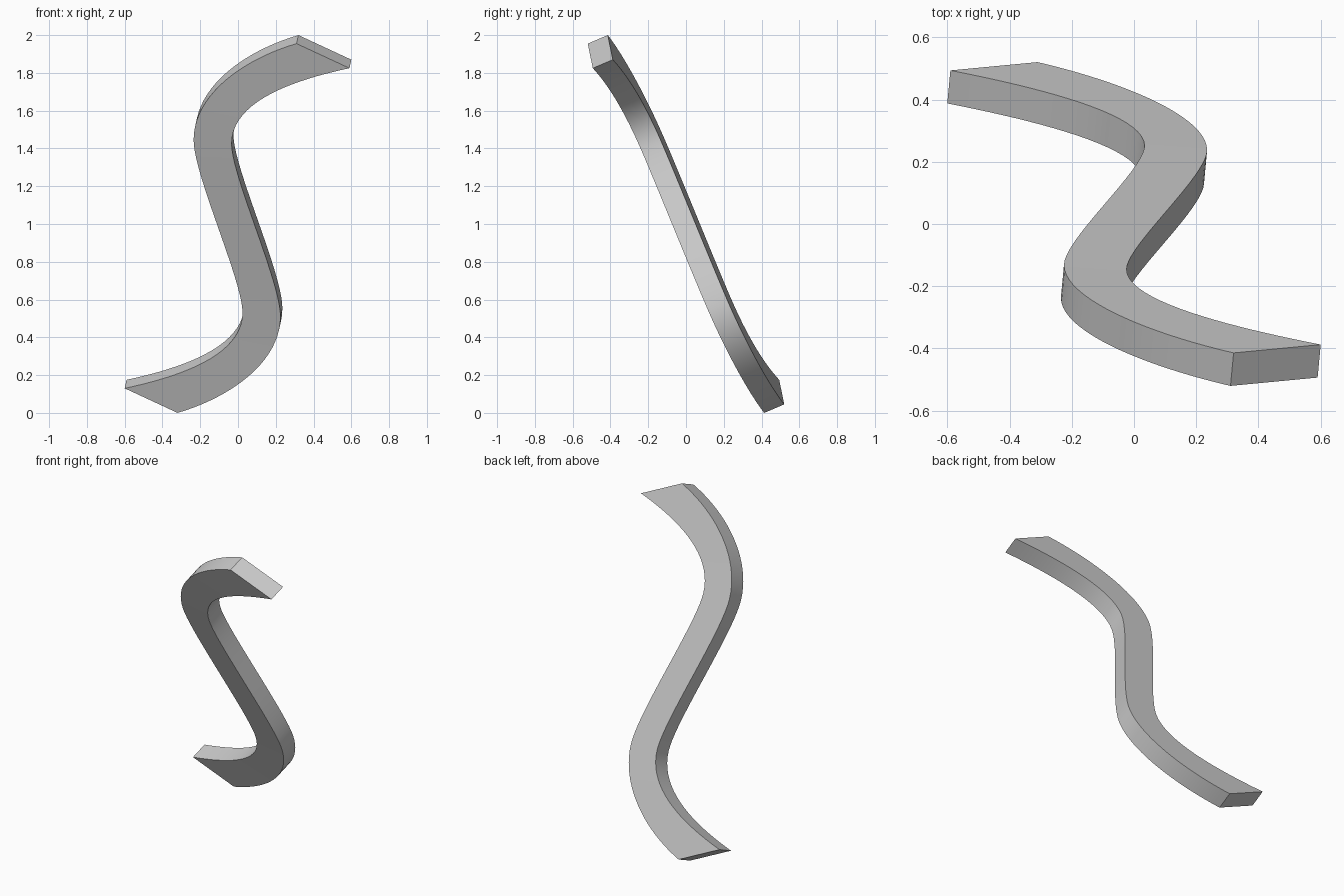
import bpy, bmesh, math
from mathutils import Vector
from mathutils.geometry import interpolate_bezier

cube = bpy.data.objects.get("Cube")
if cube:
    bpy.data.objects.remove(cube, do_unlink=True)

# Grey material
grey = bpy.data.materials.new("plain grey")
grey.use_nodes = True
colour = (0.6, 0.6, 0.6, 1)
grey.diffuse_color = colour
grey.node_tree.nodes["Principled BSDF"].inputs["Base Color"].default_value = colour

THICKNESS = Vector((0.01, 0.106, 0.045))
CENTRE = Vector((0, 0, 1))
STEPS = 20


def on_front(x, z):
    """Point on the tilted front plane of the bar."""
    return Vector((x, 0.385 - 0.101 * x - 0.447 * z, z))


# One edge of the S, as knots and handles (x, z)
SEGMENTS = [
    ((0.31, 1.955), (0.02, 1.87), (-0.235, 1.68), (-0.235, 1.445)),
    ((-0.235, 1.445), (-0.235, 1.26), (0.024, 0.70), (0.024, 0.53)),
    ((0.024, 0.53), (0.024, 0.30), (-0.32, 0.19), (-0.60, 0.13)),
]
left_front = []
for seg in SEGMENTS:
    pts = interpolate_bezier(*[on_front(*p) for p in seg], STEPS + 1)
    left_front += pts if seg is SEGMENTS[-1] else pts[:-1]

# The other edge is the same one turned half way round the centre
left_back = [p + THICKNESS for p in left_front]
right_front = [2 * CENTRE - p for p in reversed(left_back)]
right_back = [2 * CENTRE - p for p in reversed(left_front)]

# Skin the four long edges, then cap the ends
bm = bmesh.new()
rings = [[bm.verts.new(p) for p in ring]
         for ring in zip(left_front, right_front, right_back, left_back)]
for a, b in zip(rings, rings[1:]):
    for i in range(4):
        j = (i + 1) % 4
        bm.faces.new((a[i], a[j], b[j], b[i]))
bm.faces.new(rings[0])
bm.faces.new(rings[-1])
bmesh.ops.recalc_face_normals(bm, faces=bm.faces)

mesh = bpy.data.meshes.new("s_curved_bar")
bm.to_mesh(mesh)
bm.free()
mesh.materials.append(grey)
bar = bpy.data.objects.new("s_curved_bar", mesh)
bpy.context.collection.objects.link(bar)

# Smooth sides, crisp edges
bpy.ops.object.select_all(action="DESELECT")
bar.select_set(True)
bpy.context.view_layer.objects.active = bar
bpy.ops.object.shade_smooth_by_angle(angle=math.radians(35))
